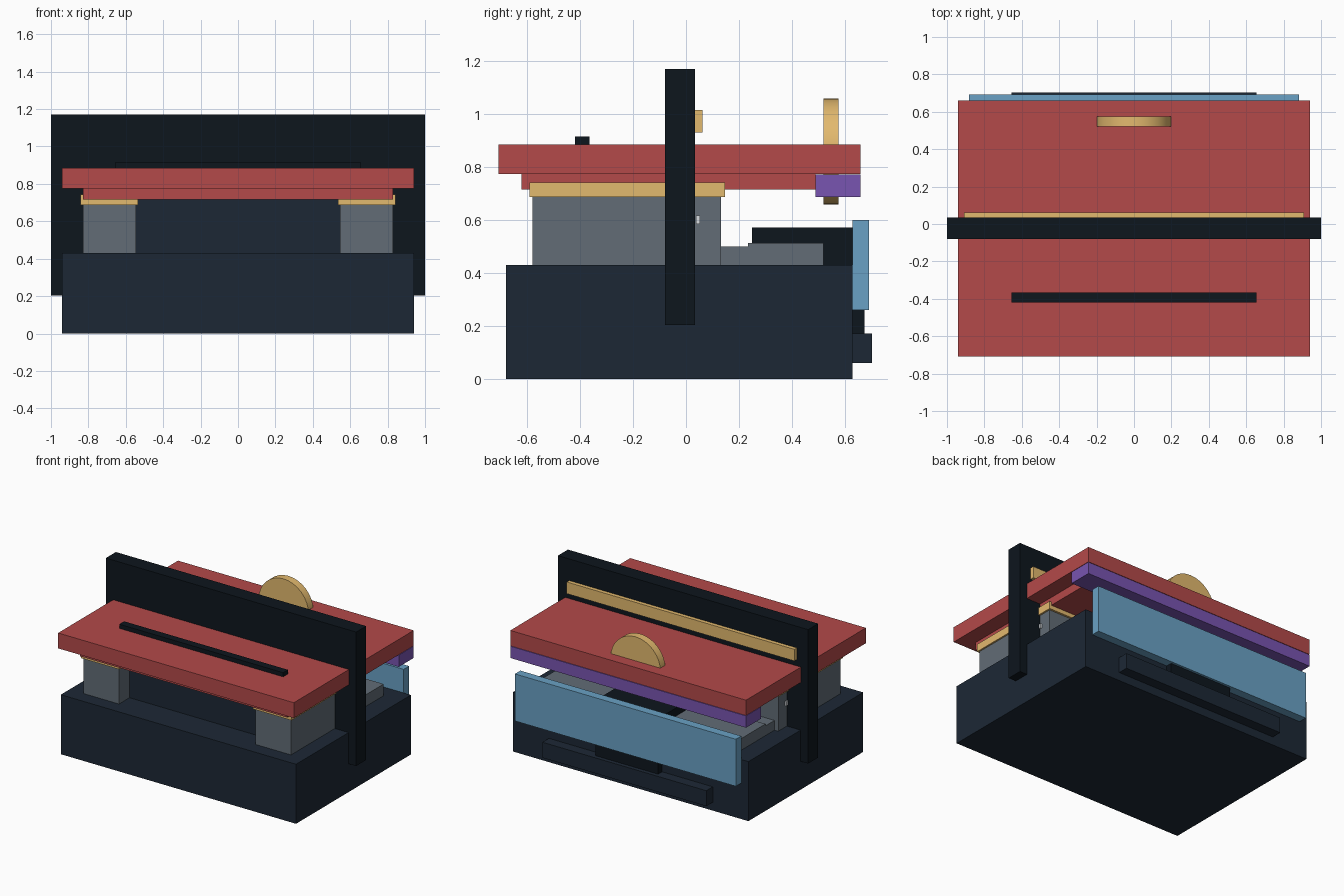
import bpy, bmesh
from math import radians
from mathutils import Matrix

if "Cube" in bpy.data.objects:
    bpy.data.objects.remove(bpy.data.objects["Cube"])


def material(name, rgb):
    m = bpy.data.materials.new(name)
    m.diffuse_color = (*[(c / 255) ** 2.2 for c in rgb], 1)
    m.use_nodes = True
    m.node_tree.nodes["Principled BSDF"].inputs["Base Color"].default_value = m.diffuse_color
    return m


NAVY = material("navy", (34, 44, 56))
BLACK = material("black", (21, 28, 35))
GREY = material("grey", (98, 108, 117))
RED = material("red", (178, 75, 75))
GOLD = material("gold", (226, 184, 110))
PURPLE = material("purple", (120, 85, 175))
BLUE = material("blue", (105, 160, 195))
WHITE = material("white", (215, 220, 225))


def finish(bm, name, mat):
    me = bpy.data.meshes.new(name)
    bm.to_mesh(me)
    bm.free()
    me.materials.append(mat)
    ob = bpy.data.objects.new(name, me)
    bpy.context.collection.objects.link(ob)
    return ob


def box(name, mat, x, y, z):
    bm = bmesh.new()
    size = [b - a for a, b in (x, y, z)]
    mid = [(a + b) / 2 for a, b in (x, y, z)]
    bmesh.ops.create_cube(bm, size=1, matrix=Matrix.Translation(mid) @ Matrix.Diagonal((*size, 1)))
    return finish(bm, name, mat)


def wide(name, mat, half, y, z):
    return box(name, mat, (-half, half), y, z)


def pair(name, mat, x, y, z):
    box(name + "_right", mat, x, y, z)
    box(name + "_left", mat, (-x[1], -x[0]), y, z)


# Base and raised core
wide("base", NAVY, 0.94, (-0.68, 0.63), (0, 0.43))
wide("core", NAVY, 0.55, (-0.46, 0.12), (0.43, 0.716))

# Support posts, pads and small side buttons
pair("post", GREY, (0.545, 0.83), (-0.58, 0.132), (0.43, 0.69))
pair("pad", GOLD, (0.535, 0.842), (-0.592, 0.147), (0.687, 0.742))
pair("side_button", WHITE, (0.83, 0.84), (0.038, 0.053), (0.585, 0.617))

# Roof plates
wide("roof", RED, 0.942, (-0.708, 0.66), (0.775, 0.886))
wide("roof_underside", RED, 0.828, (-0.622, 0.49), (0.716, 0.775))
wide("rear_valance", PURPLE, 0.942, (0.49, 0.66), (0.687, 0.772))
wide("roof_bar", BLACK, 0.655, (-0.42, -0.365), (0.886, 0.916))

# Tall cross band with rear trim
wide("cross_band", BLACK, 1.0, (-0.08, 0.034), (0.204, 1.172))
wide("band_trim", GOLD, 0.91, (0.034, 0.062), (0.932, 1.016))

# Rear deck blocks
wide("deck_spine", BLACK, 0.25, (0.25, 0.63), (0.43, 0.573))
pair("deck_block", GREY, (0.25, 0.8), (0.235, 0.52), (0.43, 0.514))
pair("deck_step", GREY, (0.55, 0.8), (0.132, 0.235), (0.43, 0.5))

# Rear panel, latch and sill
wide("rear_panel", BLUE, 0.883, (0.63, 0.692), (0.26, 0.6))
wide("rear_latch", BLACK, 0.25, (0.63, 0.675), (0.15, 0.27))
wide("rear_sill", NAVY, 0.655, (0.63, 0.704), (0.06, 0.172))

# Round disc standing through the roof
bm = bmesh.new()
bmesh.ops.create_cone(bm, cap_ends=True, segments=32, radius1=0.2, radius2=0.2, depth=0.056,
                      matrix=Matrix.Translation((0, 0.548, 0.86)) @ Matrix.Rotation(radians(90), 4, 'X'))
disc = finish(bm, "disc", GOLD)
bpy.context.view_layer.objects.active = disc
disc.select_set(True)
bpy.ops.object.shade_smooth_by_angle(angle=radians(30))
